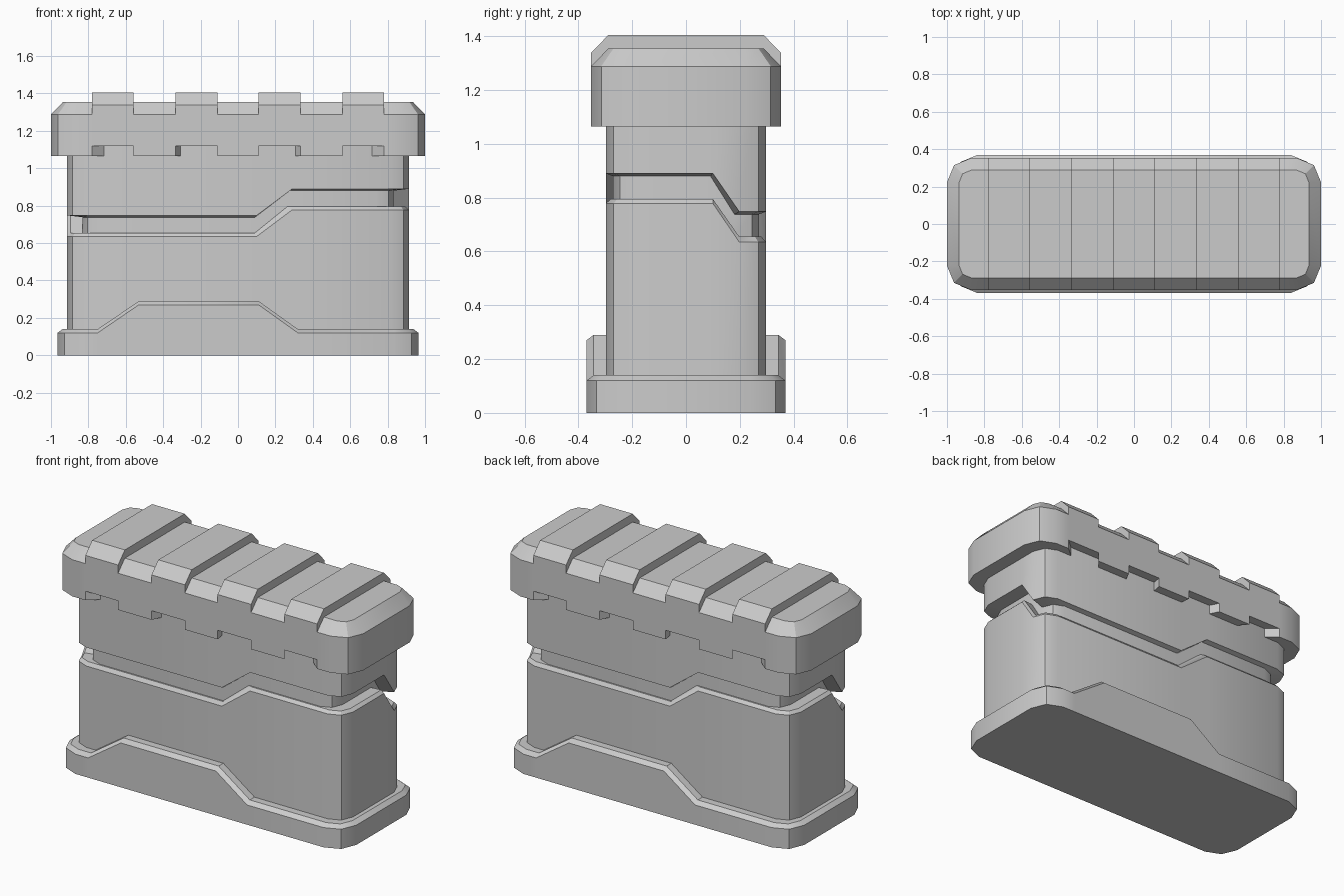
import bpy, bmesh
from math import sqrt, radians

if "Cube" in bpy.data.objects:
    bpy.data.objects.remove(bpy.data.objects["Cube"])


def finish(name, bm):
    bmesh.ops.remove_doubles(bm, verts=bm.verts, dist=1e-5)
    bmesh.ops.recalc_face_normals(bm, faces=bm.faces)
    me = bpy.data.meshes.new(name)
    bm.to_mesh(me)
    bm.free()
    ob = bpy.data.objects.new(name, me)
    bpy.context.collection.objects.link(ob)
    bpy.ops.object.select_all(action='DESELECT')
    ob.select_set(True)
    bpy.context.view_layer.objects.active = ob
    bpy.ops.object.shade_smooth_by_angle(angle=radians(30))
    return ob


def ring(hx, hy, r, lo, hi, front=(), right=(), sx=1, sy=1):
    """Rounded rectangle with stepped heights; the second half is the first turned 180 degrees."""
    m = r * (1 - 1 / sqrt(2))
    half = [(r - hx, -hy, lo)] + [(x, -hy, z) for x, z in front]
    half += [(hx - r, -hy, hi), (hx - m, m - hy, hi), (hx, r - hy, hi)]
    half += [(hx, y, z) for y, z in right]
    half += [(hx, hy - r, lo), (hx - m, hy - m, lo)]
    half = [(x * sx, y * sy, z) for x, y, z in half]
    return half + [(-x, -y, z) for x, y, z in half]


def loft(name, rings):
    bm = bmesh.new()
    rows = [[bm.verts.new(p) for p in r] for r in rings]
    n = len(rows[0])
    for a, b in zip(rows, rows[1:]):
        for i in range(n):
            j = (i + 1) % n
            bm.faces.new((a[i], a[j], b[j], b[i]))
    bm.faces.new(rows[0])
    bm.faces.new(rows[-1])
    return finish(name, bm)


# Base plinth with a raised, chamfered plate on each long side
def base_ring(inset, z, rise):
    front = [(-.75, z), (-.53, z + rise), (.11, z + rise), (.32, z)]
    return ring(.965 - inset, .37 - inset, .13 - inset, z, z, front)


loft("base", [base_ring(0, 0, 0), base_ring(0, .12, .15),
              base_ring(.027, .14, .15), base_ring(.08, .14, .15)])


# Body with a stepped groove running all the way round
def body_ring(lo, hi, inset=0, s=1):
    return ring(.913 - inset, .298 - inset, .1 - inset, lo, hi,
                [(.1, lo), (.29, hi)], [(.1, hi)], s, s)


loft("body", [body_ring(.05, .05), body_ring(.635, .778),
              body_ring(.655, .795, .018), body_ring(.655, .795, 0, .91),
              body_ring(.738, .88, 0, .91), body_ring(.748, .89),
              body_ring(1.2, 1.2)])

# Cap with notches along the lower edge
BLOCKS = [(-.78, -.56), (-.335, -.11), (.11, .335), (.56, .78)]


def cap_ring(z, notch=0, inset=0, sx=1, sy=1):
    front = [(x, h) for a, b in BLOCKS
             for x, h in ((a, z), (a, z + notch), (b, z + notch), (b, z))]
    return ring(1 - inset, .353 - inset, .13 - inset, z, z, front, (), sx, sy)


loft("cap", [cap_ring(1.13, 0, 0, .91, .83), cap_ring(1.065, .055, 0, .91, .83),
             cap_ring(1.065, .055), cap_ring(1.288), cap_ring(1.355, 0, .065)])

# Raised ridges across the cap
for i, (a, b) in enumerate(BLOCKS):
    prof = [(-.353, 1.288), (-.353, 1.338), (-.288, 1.405),
            (.288, 1.405), (.353, 1.338), (.353, 1.288)]
    bm = bmesh.new()
    f = bm.faces.new([bm.verts.new((a, y, z)) for y, z in prof])
    ext = bmesh.ops.extrude_face_region(bm, geom=[f], use_keep_orig=True)
    bmesh.ops.translate(bm, vec=(b - a, 0, 0),
                        verts=[v for v in ext["geom"] if isinstance(v, bmesh.types.BMVert)])
    finish(f"cap_ridge_{i + 1}", bm)
